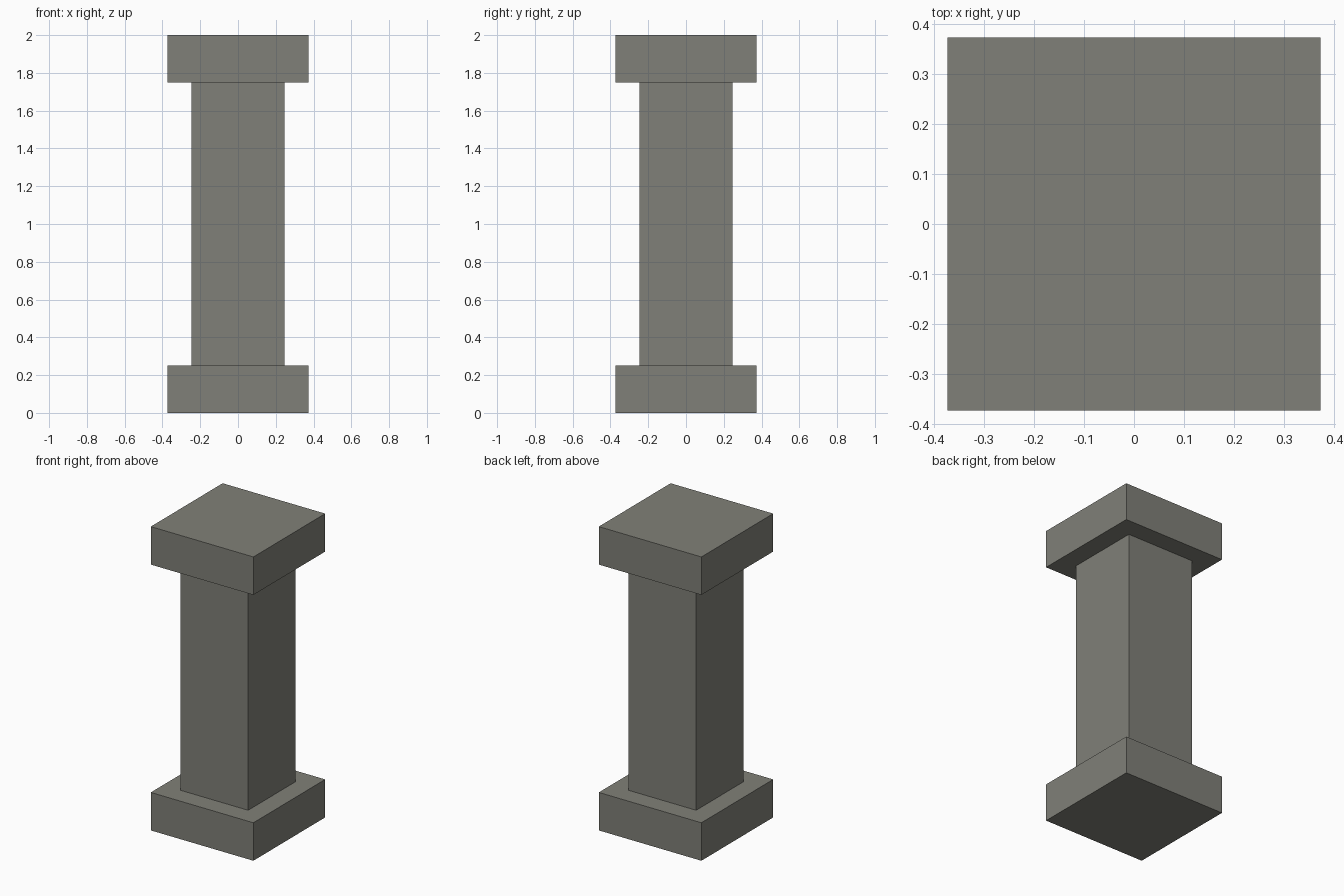
import bpy

if "Cube" in bpy.data.objects:
    bpy.data.objects.remove(bpy.data.objects["Cube"], do_unlink=True)

# Grey stone
stone = bpy.data.materials.new("grey_stone")
stone.use_nodes = True
colour = (0.216, 0.216, 0.188, 1.0)
stone.diffuse_color = colour
stone.node_tree.nodes["Principled BSDF"].inputs["Base Color"].default_value = colour


def block(name, width, z0, z1):
    """Square block centred on the z axis, from z0 to z1."""
    bpy.ops.mesh.primitive_cube_add(size=1, location=(0, 0, (z0 + z1) / 2))
    obj = bpy.context.object
    obj.name = name
    obj.scale = (width, width, z1 - z0)
    bpy.ops.object.transform_apply(location=False, rotation=False, scale=True)
    obj.data.materials.append(stone)


# Square pillar: base, shaft and capital
block("base", 0.747, 0.0, 0.25)
block("shaft", 0.494, 0.25, 1.75)
block("capital", 0.747, 1.75, 2.0)
